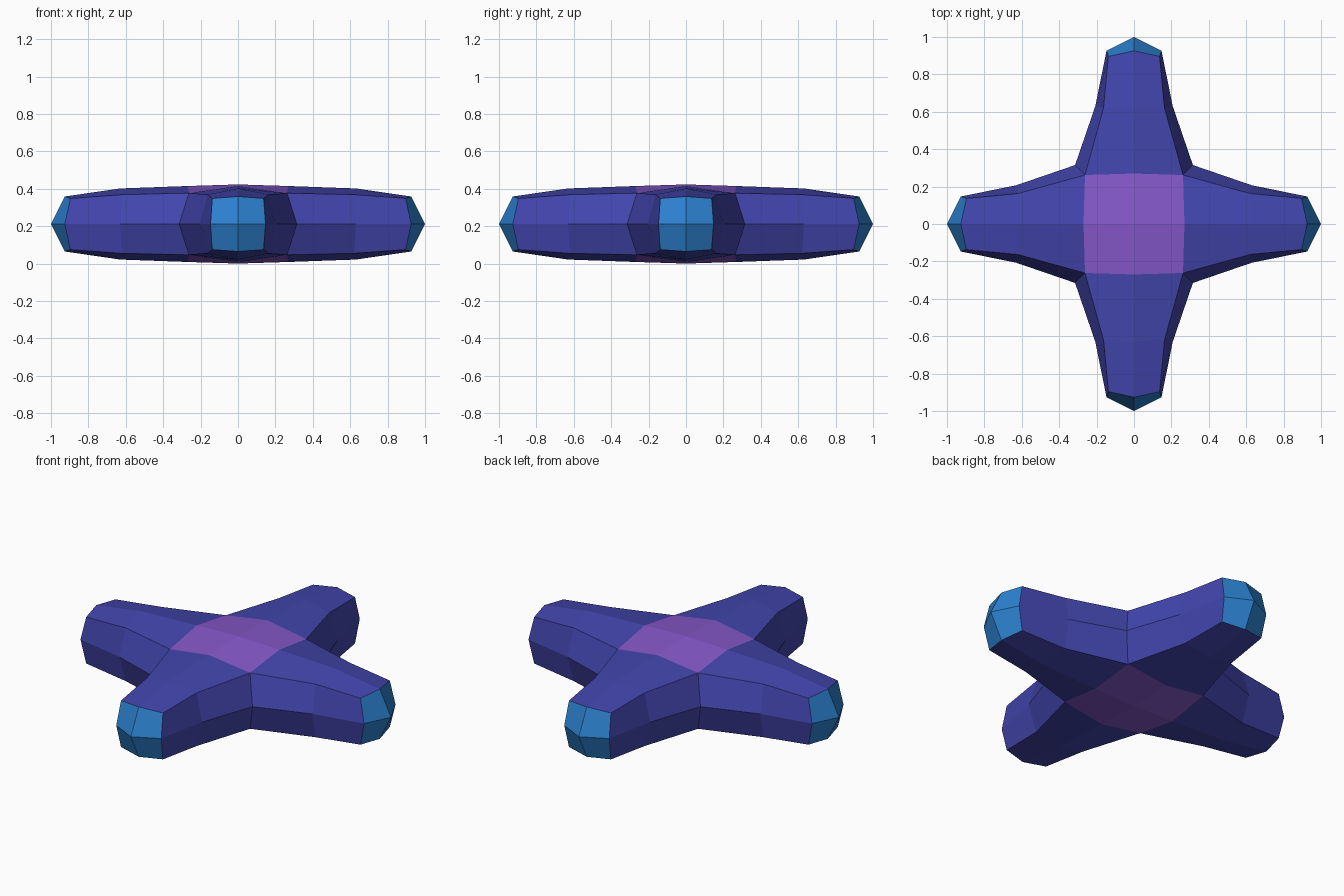
import bpy, bmesh
from mathutils import Matrix
from math import pi

if "Cube" in bpy.data.objects:
    bpy.data.objects.remove(bpy.data.objects["Cube"])

MID = 0.2115  # half of the total height


def material(name, rgb):
    m = bpy.data.materials.new(name)
    m.diffuse_color = (*rgb, 1)
    m.use_nodes = True
    m.node_tree.nodes["Principled BSDF"].inputs["Base Color"].default_value = m.diffuse_color
    return m


def ring(side, corner, top):
    """Eight-sided ring from its side, corner and top points, mirrored in y and z."""
    (sx, sy), (cx, cy, cz), (tx, tz) = side, corner, top
    return [(sx, sy, 0), (cx, cy, cz), (tx, 0, tz), (cx, -cy, cz),
            (sx, -sy, 0), (cx, -cy, -cz), (tx, 0, -tz), (cx, cy, -cz)]


# Arm sections along +x: root, middle and tip
sections = [
    ring((0.315, 0.315), (0.262, 0.262, 0.165), (0.27, 0.203)),
    ring((0.63, 0.207), (0.62, 0.163, 0.157), (0.63, 0.19)),
    ring((0.926, 0.147), (0.896, 0.137, 0.137), (0.926, 0.147)),
]
CORE, ARM, TIP = range(3)
bm = bmesh.new()


def face(points, turn, slot):
    f = bm.faces.new([bm.verts.new(turn @ Matrix.Translation(p).translation) for p in points])
    f.material_index = slot


for k in range(4):
    turn = Matrix.Rotation(k * pi / 2, 3, 'Z')
    for i in range(8):
        j = (i + 1) % 8
        # arm walls
        for a, b in zip(sections, sections[1:]):
            face([a[i], a[j], b[j], b[i]], turn, ARM)
    # faceted tip
    end = sections[-1]
    for i in range(0, 8, 2):
        face([(1, 0, 0), end[i], end[i + 1], end[(i + 2) % 8]], turn, TIP)
        # the quads between even points share the tip centre
    # core panels, top and bottom
    for s in (1, -1):
        face([(0, 0, s * MID), (0.27, 0, s * 0.203),
              (0.262, 0.262, s * 0.165), (0, 0.27, s * 0.203)], turn, CORE)

# Weld into one closed body and stand it on the ground
bmesh.ops.remove_doubles(bm, verts=bm.verts, dist=0.0005)
bmesh.ops.recalc_face_normals(bm, faces=bm.faces)
bmesh.ops.translate(bm, verts=bm.verts, vec=(0, 0, MID))
mesh = bpy.data.meshes.new("four_armed_body")
bm.to_mesh(mesh)
bm.free()
mesh.materials.append(material("core_purple", (0.24, 0.10, 0.60)))
mesh.materials.append(material("arm_indigo", (0.055, 0.06, 0.42)))
mesh.materials.append(material("tip_blue", (0.025, 0.22, 0.63)))
bpy.context.collection.objects.link(bpy.data.objects.new("four_armed_body", mesh))
